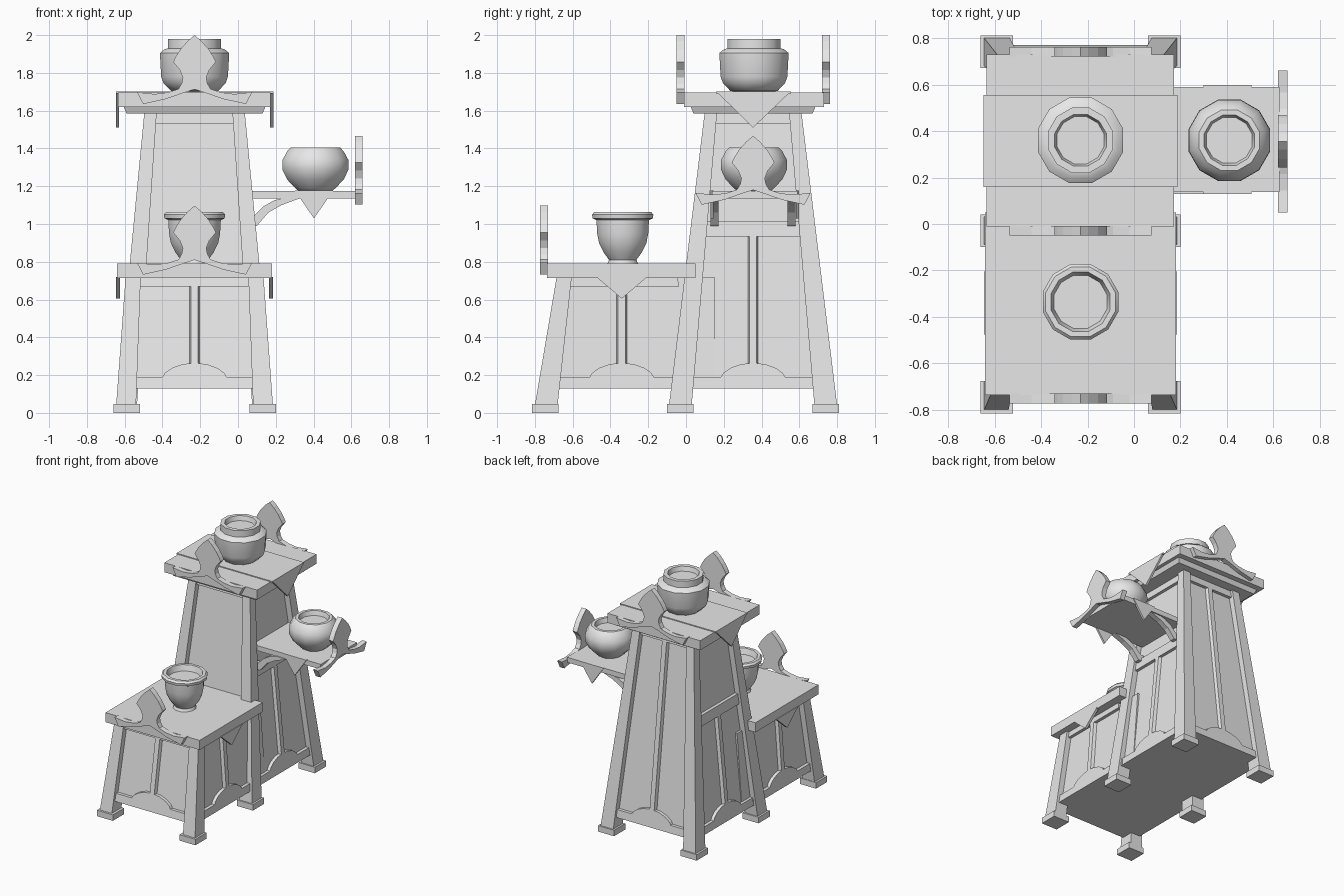
import bpy
import bmesh
from math import sin, cos, pi, radians

old = bpy.data.objects.get("Cube")
if old:
    bpy.data.objects.remove(old, do_unlink=True)

GREY = (0.8, 0.8, 0.8, 1)
mat = bpy.data.materials.new("plain grey")
mat.use_nodes = True
mat.diffuse_color = GREY
mat.node_tree.nodes["Principled BSDF"].inputs["Base Color"].default_value = GREY


def loft(name, rings, smooth=False):
    """Skin a stack of equal-length point rings and cap both ends."""
    bm = bmesh.new()
    loops = [[bm.verts.new(p) for p in ring] for ring in rings]
    n = len(loops[0])
    for a, b in zip(loops, loops[1:]):
        for i in range(n):
            j = (i + 1) % n
            bm.faces.new((a[i], a[j], b[j], b[i]))
    bm.faces.new(loops[0][::-1])
    bm.faces.new(loops[-1])
    bmesh.ops.recalc_face_normals(bm, faces=bm.faces)
    me = bpy.data.meshes.new(name)
    bm.to_mesh(me)
    bm.free()
    me.materials.append(mat)
    if smooth:
        me.shade_smooth()
        me.set_sharp_from_angle(angle=radians(42))
    ob = bpy.data.objects.new(name, me)
    bpy.context.collection.objects.link(ob)
    return ob


def rect(x0, x1, y0, y1, z):
    return [(x0, y0, z), (x1, y0, z), (x1, y1, z), (x0, y1, z)]


def box(name, x0, x1, y0, y1, z0, z1):
    return loft(name, [rect(x0, x1, y0, y1, z0), rect(x0, x1, y0, y1, z1)])


def plate(name, pts, axis, a, b):
    """Extrude a (u, z) outline along x or y from a to b."""
    put = (lambda u, z, d: (d, u, z)) if axis == "x" else (lambda u, z, d: (u, d, z))
    return loft(name, [[put(u, z, d) for u, z in pts] for d in (a, b)])


def lathe(name, x, y, profile, sides=12):
    return loft(name, [[(x + r * cos(2 * pi * (i + 0.5) / sides),
                         y + r * sin(2 * pi * (i + 0.5) / sides), z)
                        for i in range(sides)] for r, z in profile], smooth=True)


# Tapered cabinets
CX, TY, FY = -0.23, 0.355, -0.34
PANEL, RAIL = 0.045, 0.02


class Cabinet:
    def __init__(self, name, cy, top, x_half, y_half, leg_x, leg_y):
        self.name, self.cy, self.top = name, cy, top
        self.x_half, self.y_half, self.leg_x, self.leg_y = x_half, y_half, leg_x, leg_y

    def at(self, pair, z):
        return pair[0] + (pair[1] - pair[0]) * (z - 0.04) / (self.top - 0.04)

    def leg(self, sx, sy):
        rings = []
        for z in (0.04, self.top):
            hx, hy = self.at(self.x_half, z), self.at(self.y_half, z)
            ix, iy = hx - self.at(self.leg_x, z), hy - self.at(self.leg_y, z)
            rings.append(rect(CX + sx * ix, CX + sx * hx,
                              self.cy + sy * iy, self.cy + sy * hy, z))
        loft(self.name + "_leg", rings)

    def body(self, back=None):
        rings = []
        for z in (0.13, self.top):
            hx, hy = self.at(self.x_half, z) - PANEL, self.at(self.y_half, z) - PANEL
            rings.append(rect(CX - hx, CX + hx, self.cy - hy,
                              self.cy + hy if back is None else back, z))
        loft(self.name + "_body", rings)

    def relief(self, part, side, pts, taper=1):
        """Raise an outline from one sloping side."""
        rings = []
        for d, s in ((PANEL + 0.01, 1), (RAIL, taper)):
            ring = []
            for u, z in pts:
                hx, hy = self.at(self.x_half, z) - d, self.at(self.y_half, z) - d
                ring.append({"front": (CX + u * s, self.cy - hy, z),
                             "back": (CX + u * s, self.cy + hy, z),
                             "left": (CX + hx, self.cy + u * s, z),
                             "right": (CX - hx, self.cy + u * s, z)}[side])
            rings.append(ring)
        loft(f"{self.name}_{side}_{part}", rings)

    def span(self, side, z):
        half = self.x_half if side in ("front", "back") else self.y_half
        return self.at(half, z) - 0.05

    def rail(self, side, z0, z1):
        a, b = self.span(side, z0), self.span(side, z1)
        self.relief("rail", side, [(-a, z0), (a, z0), (b, z1), (-b, z1)])

    def arch_rail(self, side):
        a, b = self.span(side, 0.13), self.span(side, 0.19)
        arc = [(0.17 * cos(pi * i / 8), 0.19 + 0.075 * sin(pi * i / 8) ** 1.3)
               for i in range(9)]
        self.relief("arch", side, [(-a, 0.13), (a, 0.13), (b, 0.19)] + arc + [(-b, 0.19)])

    def post(self, side, top):
        w = 0.03
        self.relief("post", side, [(-w, 0.25), (w, 0.25), (w, top), (-w, top)], 0.65)


tower = Cabinet("tower", TY, 1.6, (0.415, 0.265), (0.445, 0.255), (0.11, 0.065), (0.12, 0.065))
bench = Cabinet("bench", FY, 0.72, (0.415, 0.365), (0.46, 0.345), (0.105, 0.08), (0.12, 0.08))

tower.body()
bench.body(back=0.15)
for sx in (-1, 1):
    bench.leg(sx, -1)
    for sy in (-1, 1):
        tower.leg(sx, sy)
    for y in (-0.745, -0.03, 0.74):
        x = CX + sx * 0.36
        box("foot", x - 0.07, x + 0.07, y - 0.07, y + 0.07, 0, 0.047)

for side in ("front", "back", "left", "right"):
    tower.rail(side, 1.53, 1.6)
    if side != "front":
        tower.arch_rail(side)
        tower.post(side, 1.55 if side == "back" else 0.95)
    if side in ("left", "right"):
        tower.rail(side, 0.935, 1.015)
    if side != "back":
        bench.rail(side, 0.67, 0.72)
        bench.arch_rail(side)
        bench.post(side, 0.69)

# Table tops
box("bench_top", -0.64, 0.18, -0.735, 0.05, 0.715, 0.79)
loft("tower_cornice", [rect(-0.59, 0.13, 0.04, 0.67, 1.585), rect(-0.605, 0.145, 0.025, 0.685, 1.62)])
box("tower_top", -0.635, 0.173, -0.01, 0.73, 1.62, 1.695)
box("shelf", 0.0, 0.625, 0.137, 0.59, 1.135, 1.175)

# Cloth runner and hanging points
box("tower_runner", -0.647, 0.187, 0.16, 0.555, 1.69, 1.702)
for x0, x1 in ((-0.647, -0.63), (0.17, 0.187)):
    plate("tower_pennant", [(0.16, 1.702), (0.555, 1.702), (TY, 1.51)], "x", x0, x1)
for x0, x1 in ((-0.645, -0.625), (0.165, 0.185)):
    plate("bench_pennant", [(-0.475, 0.72), (-0.205, 0.72), (FY, 0.605)], "x", x0, x1)
for y0, y1 in ((0.13, 0.145), (0.582, 0.597)):
    plate("shelf_pennant", [(0.3, 1.178), (0.505, 1.178), (0.402, 1.03)], "y", y0, y1)

# Shelf brackets
BRACKET = [(0.05, 0.99), (0.1, 0.99), (0.16, 1.06), (0.23, 1.1), (0.33, 1.137),
           (0.25, 1.14), (0.19, 1.125), (0.13, 1.09), (0.08, 1.04), (0.05, 1.04)]
for y in (0.13, 0.537):
    plate("shelf_bracket", BRACKET, "y", y, y + 0.043)

# Leaf-shaped crests with swept wings
HALF_CREST = [(0.035, -0.03), (0.075, -0.075), (0.1, -0.115), (0.113, -0.142), (0.078, -0.185),
              (0.062, -0.225), (0.068, -0.255), (0.085, -0.285), (0.14, -0.303),
              (0.21, -0.312), (0.305, -0.302), (0.272, -0.365), (0.15, -0.338), (0.07, -0.31)]


def crest(name, centre, apex, axis, a, b):
    outline = ([(0, 0)] + HALF_CREST + [(0, -0.287)]
               + [(-u, z) for u, z in reversed(HALF_CREST)])
    plate(name, [(centre + u, apex + z) for u, z in outline], axis, a, b)


crest("bench_crest", CX, 1.097, "y", -0.772, -0.73)
crest("tower_front_crest", CX, 2.0, "y", -0.05, -0.008)
crest("tower_back_crest", CX, 2.0, "y", 0.72, 0.762)
crest("shelf_crest", TY, 1.467, "x", 0.62, 0.66)

# Pots
lathe("tall_jar", CX, 0.36, [(0.1, 1.7), (0.13, 1.705), (0.17, 1.745), (0.183, 1.78), (0.19, 1.905),
                             (0.165, 1.925), (0.145, 1.93), (0.145, 1.98), (0.115, 1.98), (0.105, 1.945)])
lathe("round_bowl", 0.41, 0.36, [(0.09, 1.173), (0.11, 1.19), (0.155, 1.235), (0.182, 1.29), (0.18, 1.34),
                                 (0.155, 1.385), (0.135, 1.405), (0.112, 1.405), (0.102, 1.37)])
lathe("flared_cup", CX, FY + 0.005, [(0.085, 0.788), (0.075, 0.81), (0.105, 0.85), (0.13, 0.9), (0.14, 0.95),
                                     (0.144, 1.02), (0.165, 1.03), (0.168, 1.05), (0.155, 1.064),
                                     (0.132, 1.064), (0.118, 1.02)])
